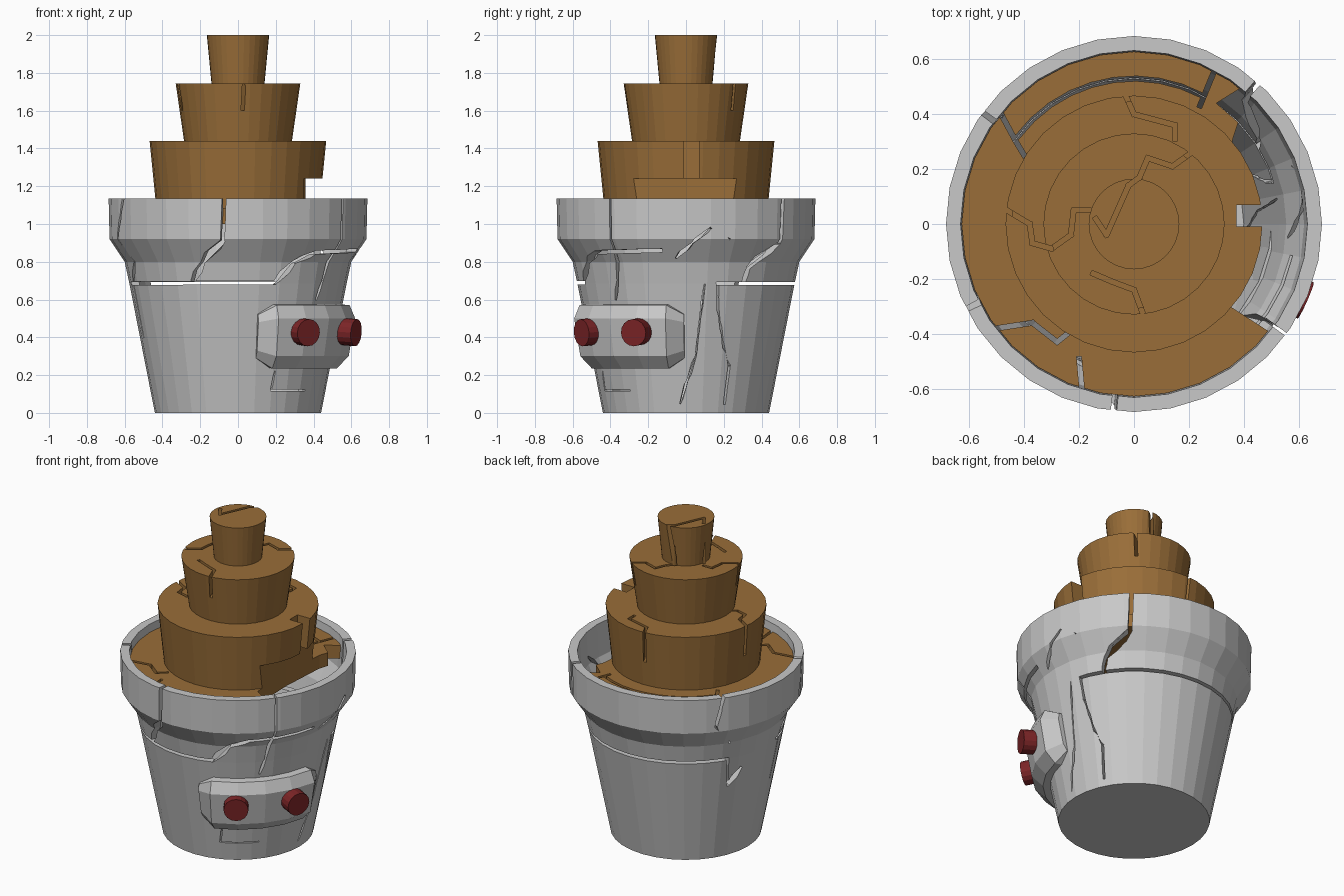
import bpy, bmesh
from math import sin, cos, pi, radians, ceil
from mathutils import Vector, Matrix

if "Cube" in bpy.data.objects:
    bpy.data.objects.remove(bpy.data.objects["Cube"])


def material(name, rgb):
    m = bpy.data.materials.new(name)
    m.use_nodes = True
    m.diffuse_color = (*rgb, 1)
    m.node_tree.nodes["Principled BSDF"].inputs["Base Color"].default_value = (*rgb, 1)
    return m


GREY = material("pot grey", (0.58, 0.58, 0.58))
BROWN = material("soil brown", (0.32, 0.155, 0.04))
RED = material("eye red", (0.2, 0.018, 0.02))


def finish(bm, name, mat):
    bmesh.ops.recalc_face_normals(bm, faces=bm.faces)
    me = bpy.data.meshes.new(name)
    bm.to_mesh(me)
    bm.free()
    me.materials.append(mat)
    ob = bpy.data.objects.new(name, me)
    bpy.context.collection.objects.link(ob)
    return ob


def lathe(name, profile, mat, n=32):
    """Spin a profile of (radius, z), closed on the axis at both ends."""
    bm = bmesh.new()
    rings = []
    for r, z in profile:
        count = n if r else 1
        rings.append([bm.verts.new((r * cos(2 * pi * i / n), r * sin(2 * pi * i / n), z))
                      for i in range(count)])
    for a, b in zip(rings, rings[1:]):
        for i in range(n):
            j = (i + 1) % n
            quad = [a[i % len(a)], a[j % len(a)], b[j % len(b)], b[i % len(b)]]
            bm.faces.new(list(dict.fromkeys(quad)))
    # merge the flat fans on the axis into single caps
    for ring in (rings[0], rings[-1]):
        if len(ring) == 1:
            bmesh.ops.dissolve_verts(bm, verts=ring)
    return finish(bm, name, mat)


def prism(bm, lower, upper):
    a = [bm.verts.new(p) for p in lower]
    b = [bm.verts.new(p) for p in upper]
    bm.faces.new(a)
    bm.faces.new(b)
    for i in range(len(a)):
        j = (i + 1) % len(a)
        bm.faces.new((a[i], a[j], b[j], b[i]))


WALL = 0.6  # radius used to measure along the pot wall


def around(u, v, w):
    return Vector((w * cos(u / WALL), w * sin(u / WALL), v))


def downward(u, v, w):
    return Vector((u, v, w))


def crack(bm, points, width, near, far, place):
    """Thin jagged cutter following a polyline, reaching from near to far."""
    for p, q in zip(points, points[1:]):
        p, q = Vector(p), Vector(q)
        steps = ceil((q - p).length / 0.2) if place is around else 1
        along = (q - p).normalized()
        side = Vector((-along.y, along.x)) * width / 2
        for s in range(steps):
            a = p.lerp(q, s / steps) - along * width * 0.4
            b = p.lerp(q, (s + 1) / steps) + along * width * 0.4
            outline = [a - side, b - side, b + side, a + side]
            prism(bm, [place(c.x, c.y, near) for c in outline],
                  [place(c.x, c.y, far) for c in outline])


def cut(ob, bm):
    """Subtract the cutter mesh from an object and discard the cutter."""
    cutter = finish(bm, "cutter", ob.data.materials[0])
    cutter.hide_render = True
    mod = ob.modifiers.new("cut", "BOOLEAN")
    mod.object, mod.operation, mod.solver, mod.use_self = cutter, "DIFFERENCE", "EXACT", True
    graph = bpy.context.evaluated_depsgraph_get()
    me = bpy.data.meshes.new_from_object(ob.evaluated_get(graph))
    ob.modifiers.clear()
    ob.data = me
    bpy.data.objects.remove(cutter)


# Pot: hollow shell with a thick flared rim
pot = lathe("pot", [(0, 0), (0.44, 0), (0.575, 0.685), (0.6, 0.8), (0.68, 0.92), (0.685, 1.135),
                    (0.632, 1.135), (0.62, 0.93), (0.555, 0.8), (0.53, 0.68), (0.4, 0.04), (0, 0.04)], GREY)

# Pot cracks: width, then (angle, height) points
pot_cracks = [
    (0.018, [(17, .685), (150, .685), (152, .5), (160, .6)]),
    (0.018, [(191, .685), (290, .69), (300, .8), (311, .85), (348, .86)]),
    (0.018, [(-96, 1.2), (-97, .91), (-108, .8), (-115, .69)]),
    (0.008, [(-151, 1.2), (-160, .92), (-156, .8), (-165, .69), (-165, .4)]),
    (0.02, [(49, 1.2), (48, .9), (34, .77), (32, .69)]),
    (0.016, [(17, .685), (18, .55), (23, .35), (28, .25), (27, .05)]),
    (0.01, [(-36, 1.2), (-36, .88), (-39, .7), (-42, .6)]),
    (0.006, [(-5, .82), (11, .98), (20, .92)]),
    (0.006, [(10, .68), (8, .5), (6, .3), (-4, .05)]),
    (0.006, [(-66, .22), (-68, .12), (-40, .12)]),
    (0.012, [(145, 1.2), (140, .95), (150, .8)]),
]
bm = bmesh.new()
for width, pts in pot_cracks:
    crack(bm, [(radians(a) * WALL, z) for a, z in pts], width, 0.36, 0.8, around)
cut(pot, bm)

# Soil slab and stacked tiers, each wider at its top
soil = lathe("soil", [(0, 1.0), (0.622, 1.0), (0.628, 1.085), (0, 1.085)], BROWN)
tiers = [lathe(f"tier_{i + 1}", [(0, z0), (r0, z0), (r1, z1), (0, z1)], BROWN)
         for i, (r0, z0, r1, z1) in enumerate([(0.43, 1.06, 0.468, 1.44),
                                               (0.285, 1.435, 0.33, 1.745),
                                               (0.14, 1.74, 0.165, 2.0)])]

# Broken-out chunk at the side, below the first tier's upper half
chunk = [(.9, -.7), (.52, -.41), (.35, -.3), (.34, 0), (.36, .31), (.38, .37), (.3, .44),
         (.38, .49), (.8, .9)]
# Cracks seen on the tops of soil and tiers
crown = [(-.14, .02), (-.1, -.04), (-.02, .14), (.02, .17), (.05, .24), (.14, .21), (.21, .26)]
side_split = [(-.48, .06), (-.38, 0), (-.37, -.07), (-.3, -.09), (-.23, -.04), (-.22, .05), (-.16, .05)]
back_split = [(-.04, .49), (0, .4), (.15, .36), (.15, .31)]
front_split = [(-.15, -.18), (-.08, -.21), (0, -.24), (.03, -.32)]
soil_splits = [[(-.5, -.38), (-.37, -.36), (-.28, -.43), (-.23, -.39)], [(-.2, -.49), (-.19, -.6)],
               [(-.5, .43), (-.43, .3), (-.4, .25)], [(.24, .43), (.31, .6)],
               [(.53 * cos(radians(a)), .53 * sin(radians(a))) for a in range(62, 145, 9)]]


def cut_down(ob, paths, bottom, top, with_chunk=False):
    bm = bmesh.new()
    for path in paths:
        crack(bm, path, 0.018, bottom, top, downward)
    if with_chunk:
        prism(bm, [(x, y, 0.9) for x, y in chunk], [(x, y, 1.24) for x, y in chunk])
    cut(ob, bm)


cut_down(soil, soil_splits, 0.9, 1.2, True)
notch = [(.5, .03), (.405, .03)]
bm = bmesh.new()
crack(bm, notch, 0.08, 1.2, 1.5, downward)
cut(tiers[0], bm)
cut_down(tiers[0], [side_split, back_split], 1.24, 1.5, True)
cut_down(tiers[1], [crown, side_split, front_split], 1.6, 1.8)
cut_down(tiers[2], [crown], 1.7, 2.1)

# Curved visor with chamfered edges, following the pot wall
bm = bmesh.new()
sections = []
spans = [(-79, 0, .06), (-70, 1, 0)] + [(a, 1, 0) for a in (-55, -40, -25)] + [(-10, 1, 0), (-1, 0, .06)]
for angle, full, inset in spans:
    if full:
        outline = [(.45, .24), (.53, .235), (.595, .30), (.63, .50), (.60, .57), (.50, .58)]
    else:
        outline = [(.45, .29), (.50, .29), (.53, .33), (.565, .48), (.56, .52), (.50, .53)]
    a = radians(angle)
    sections.append([bm.verts.new((r * cos(a), r * sin(a), z)) for r, z in outline])
for s, t in zip(sections, sections[1:]):
    for i in range(len(s)):
        j = (i + 1) % len(s)
        bm.faces.new((s[i], s[j], t[j], t[i]))
bm.faces.new(sections[0])
bm.faces.new(sections[-1])
finish(bm, "visor", GREY)

# Round button eyes pointing outward
for name, angle, reach in (("right_eye", -56, .668), ("left_eye", -24, .685)):
    bm = bmesh.new()
    bmesh.ops.create_cone(bm, cap_ends=True, segments=16, radius1=.072, radius2=.072, depth=.14)
    a = radians(angle)
    turn = Vector((cos(a), sin(a), -.08)).to_track_quat("Z", "Y").to_matrix().to_4x4()
    centre = Vector(((reach - .07) * cos(a), (reach - .07) * sin(a), .43))
    bmesh.ops.transform(bm, matrix=Matrix.Translation(centre) @ turn, verts=bm.verts)
    finish(bm, name, RED)
